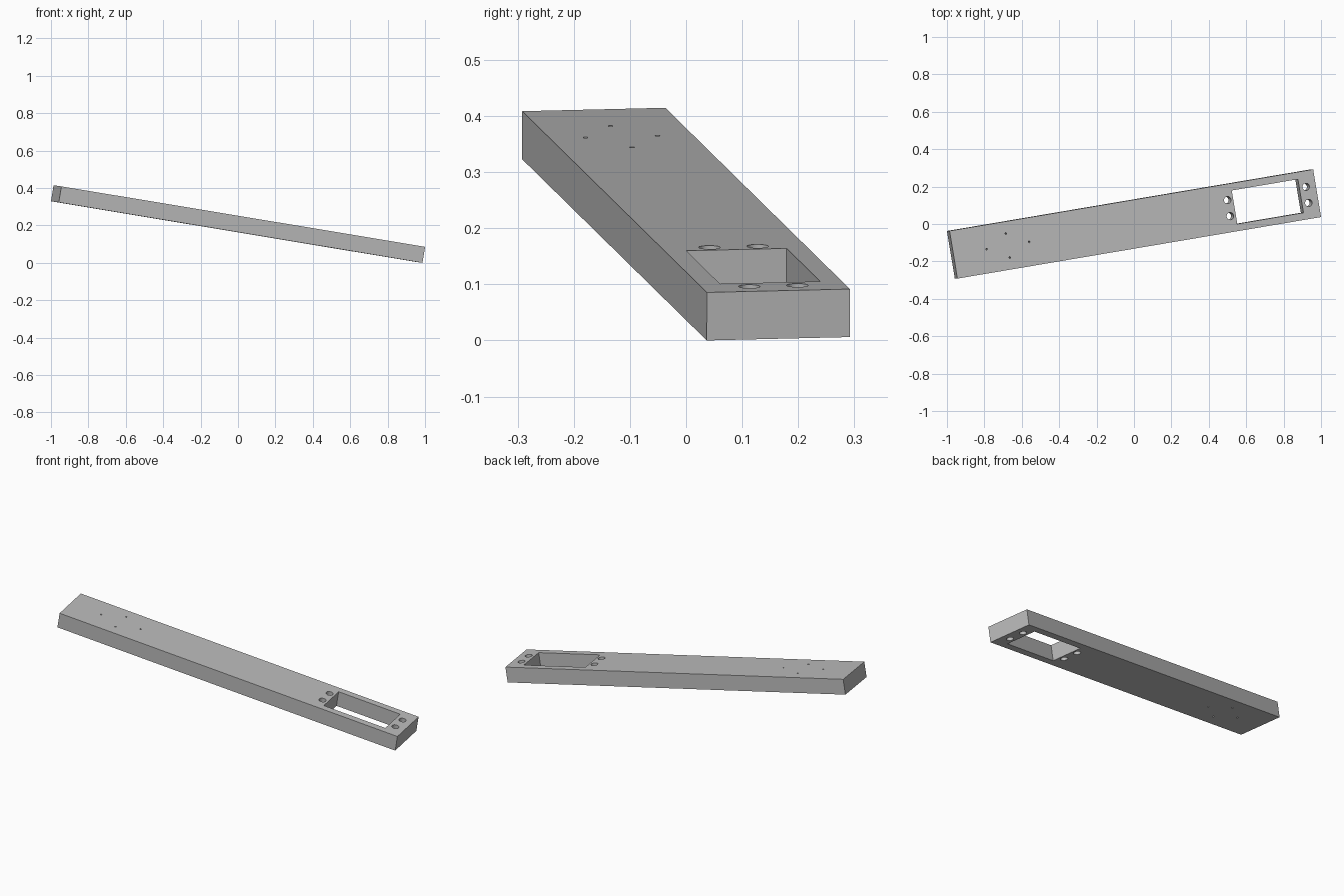
import bpy, bmesh
from mathutils import Matrix, Vector

cube = bpy.data.objects.get("Cube")
if cube:
    bpy.data.objects.remove(cube, do_unlink=True)

LENGTH, WIDTH, THICK = 1.998, 0.2585, 0.0867

# One plain grey for the whole board
grey = bpy.data.materials.new("plain grey")
grey.use_nodes = True
colour = (0.5, 0.5, 0.5, 1)
grey.diffuse_color = colour
grey.node_tree.nodes["Principled BSDF"].inputs["Base Color"].default_value = colour


def add_box(bm, centre, size):
    bmesh.ops.create_cube(bm, size=1, matrix=Matrix.Translation(centre) @ Matrix.Diagonal((*size, 1)))


def add_pin(bm, x, y, radius, sides):
    bmesh.ops.create_cone(bm, cap_ends=True, segments=sides, radius1=radius, radius2=radius,
                          depth=THICK * 2, matrix=Matrix.Translation((x, y, 0)))


def make_object(name, bm):
    mesh = bpy.data.meshes.new(name)
    bm.to_mesh(mesh)
    bm.free()
    mesh.materials.append(grey)
    obj = bpy.data.objects.new(name, mesh)
    bpy.context.collection.objects.link(obj)
    return obj


# Board
bm = bmesh.new()
add_box(bm, (0, 0, 0), (LENGTH, WIDTH, THICK))
board = make_object("mounting_board", bm)

# Cutter: rectangular window, four bolt holes around it, four pilot holes
bm = bmesh.new()
add_box(bm, (0.727, 0, 0), (0.364, 0.1814, THICK * 2))
for x in (0.514, 0.945):
    for y in (-0.0435, 0.0435):
        add_pin(bm, x, y, 0.0192, 40)
for dx, dy in ((0.117, 0), (-0.117, 0), (0, 0.065), (0, -0.065)):
    add_pin(bm, -0.70 + dx, dy, 0.0045, 20)
cutter = make_object("hole_cutter", bm)
cutter.hide_render = True

# Cut the holes through
cut = board.modifiers.new("holes", 'BOOLEAN')
cut.operation = 'DIFFERENCE'
cut.solver = 'EXACT'
cut.object = cutter
bpy.context.view_layer.objects.active = board
board.select_set(True)
cutter.select_set(False)
bpy.ops.object.modifier_apply(modifier=cut.name)
bpy.data.objects.remove(cutter, do_unlink=True)
bpy.ops.object.shade_smooth_by_angle()

# Tilt the board along its length and across its width
along = Vector((1.944, 0.329, -0.323)).normalized()
across = Vector((-0.042, 0.255, 0.006))
across = (across - along * across.dot(along)).normalized()
up = along.cross(across)
turn = Matrix((along, across, up)).transposed().to_4x4()
board.data.transform(turn)

# Rest it on the ground
lowest = min(v.co.z for v in board.data.vertices)
board.data.transform(Matrix.Translation((0, 0, -lowest)))
